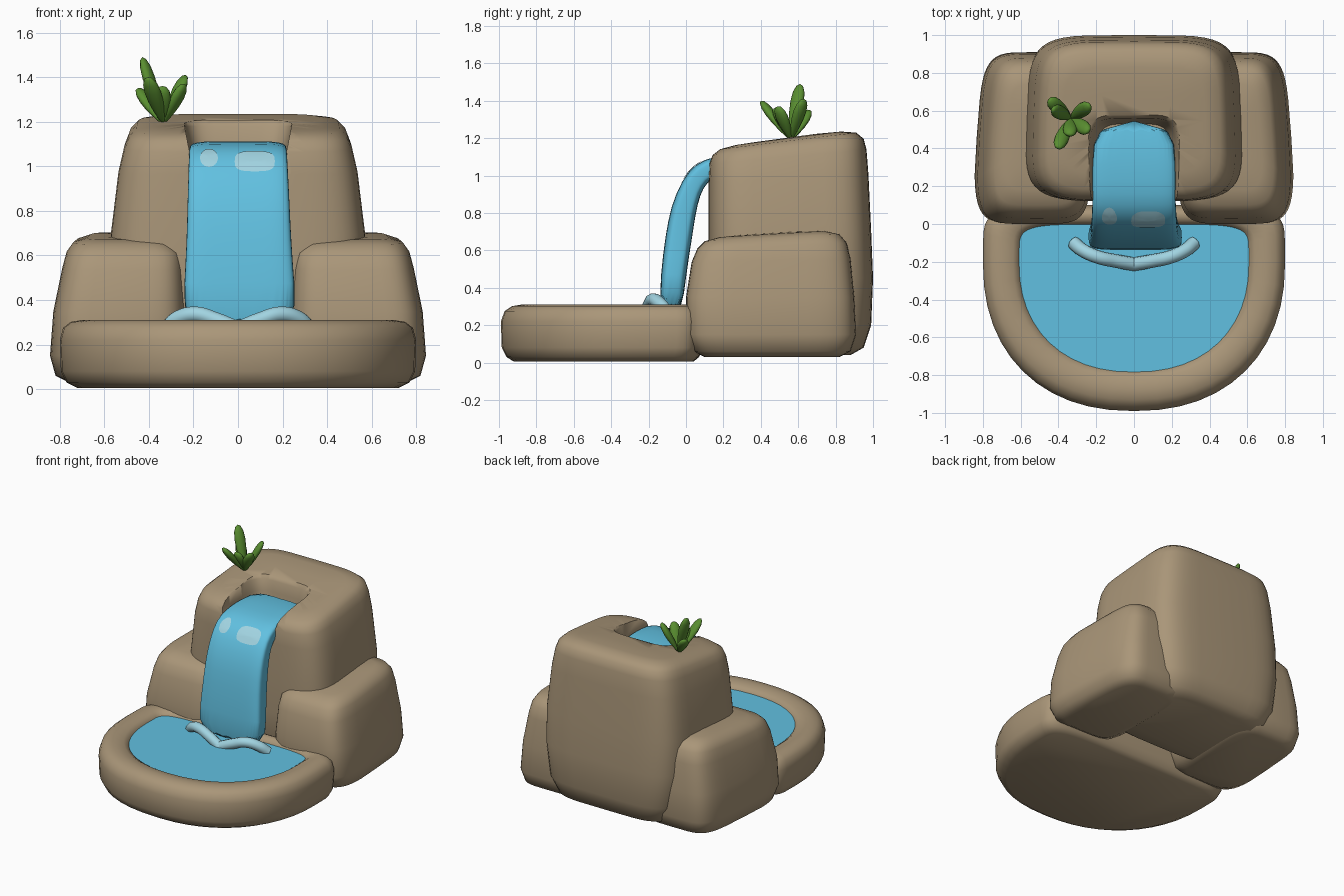
import bpy, bmesh, math
from mathutils import Vector
from mathutils.bvhtree import BVHTree

cube = bpy.data.objects.get("Cube")
if cube:
    bpy.data.objects.remove(cube)


def make_material(name, colour):
    mat = bpy.data.materials.new(name)
    mat.use_nodes = True
    rgba = (*colour, 1)
    mat.diffuse_color = rgba
    mat.node_tree.nodes["Principled BSDF"].inputs["Base Color"].default_value = rgba
    return mat


rock = make_material("tan rock", (.40, .305, .19))
water = make_material("blue water", (.12, .53, .75))
foam = make_material("pale foam", (.36, .66, .76))
leaf_green = make_material("leaf green", (.10, .27, .03))


def activate(obj):
    bpy.ops.object.select_all(action='DESELECT')
    obj.select_set(True)
    bpy.context.view_layer.objects.active = obj


def finish(bm, name, mat, smooth_angle=50):
    bmesh.ops.recalc_face_normals(bm, faces=bm.faces)
    mesh = bpy.data.meshes.new(name)
    bm.to_mesh(mesh)
    bm.free()
    obj = bpy.data.objects.new(name, mesh)
    bpy.context.collection.objects.link(obj)
    mesh.materials.append(mat)
    activate(obj)
    bpy.ops.object.shade_smooth_by_angle(angle=math.radians(smooth_angle))
    return obj


def superellipse(front=5, back=5, count=48):
    """Unit outline from round (exponent 2) to boxy (large exponent)."""
    points = []
    for i in range(count):
        a = math.tau * i / count
        c, s = math.cos(a), math.sin(a)
        power = 2 / (back if s > 0 else front)
        points.append((math.copysign(abs(c) ** power, c), math.copysign(abs(s) ** power, s)))
    return points


def skin(rings, name, mat, **options):
    """Bridge a list of closed rings and cap both ends."""
    bm = bmesh.new()
    loops = [[bm.verts.new(p) for p in ring] for ring in rings]
    for low, high in zip(loops, loops[1:]):
        for i in range(len(low)):
            j = (i + 1) % len(low)
            bm.faces.new((low[i], low[j], high[j], high[i]))
    bm.faces.new(loops[0][::-1])
    bm.faces.new(loops[-1])
    return finish(bm, name, mat, **options)


def boulder(name, levels, slope=0, pivot=0, taper=0, side=1, mat=rock):
    """Stack boxy outlines; each level is height, x range and y range."""
    top = levels[-1][0]
    rings = []
    for z, x0, x1, y0, y1 in levels:
        ring = []
        for u, v in superellipse():
            y = (y0 + y1) / 2 + v * (y1 - y0) / 2
            x = ((x0 + x1) / 2 + u * (x1 - x0) / 2) * (1 - taper * max(y - .3, 0))
            ring.append((side * x, y, z + slope * (y - pivot) * (z / top) ** 4))
        rings.append(ring)
    return skin(rings, name, mat)


# Tall central rock with a sloping top
levels = [(z, -w, w, y0, y1) for z, w, y0, y1 in [
    (.04, .40, .25, .88), (.08, .48, .2, .95), (.2, .54, .14, .99),
    (.45, .575, .12, 1), (.7, .575, .12, .99), (1, .54, .12, .975),
    (1.12, .515, .125, .965), (1.175, .495, .14, .95), (1.21, .46, .18, .91),
    (1.225, .38, .26, .83), (1.23, .2, .4, .7)]]
central_rock = boulder("central_rock", levels, slope=.13, pivot=.75, taper=.06)

# Flared channel cut through the top
cutter = boulder("channel_cutter", [
    (.98, -.2, .2, -.1, .53), (1.1, -.225, .225, -.1, .55),
    (1.18, -.24, .24, -.1, .56), (1.3, -.33, .33, -.1, .64)])
cut = central_rock.modifiers.new("channel", 'BOOLEAN')
cut.operation = 'DIFFERENCE'
cut.object = cutter
activate(central_rock)
bpy.ops.object.modifier_move_to_index(modifier=cut.name, index=0)
bpy.ops.object.modifier_apply(modifier=cut.name)
bpy.data.objects.remove(cutter)

# Lower rocks on both sides
side_levels = [
    (.03, .32, .76, .1, .82), (.06, .26, .82, .04, .88), (.15, .23, .845, 0, .91),
    (.35, .23, .83, 0, .9), (.55, .24, .79, .03, .88), (.63, .25, .77, .06, .86),
    (.675, .29, .74, .1, .82), (.695, .36, .68, .18, .74), (.7, .45, .6, .3, .6)]
for name, side in (("left_rock", 1), ("right_rock", -1)):
    boulder(name, side_levels, slope=.06, pivot=.6, taper=.09, side=side)


# Pool basin: round at the front, squarer where it meets the rocks
def pool_ring(z, width, front, back):
    return [(u * width, -.2 + v * (back if v > 0 else front), z)
            for u, v in superellipse(front=2.25, back=6)]


basin = [(.005, .72, .72, .24), (.03, .77, .76, .27), (.08, .795, .785, .29),
         (.22, .8, .79, .3), (.275, .785, .77, .29), (.302, .75, .73, .27),
         (.31, .7, .68, .25), (.302, .64, .62, .22), (.28, .61, .585, .2),
         (.24, .6, .575, .19)]
skin([pool_ring(*level) for level in basin], "pool_basin", rock)
skin([pool_ring(z, .612, .59, .2) for z in (.25, .275)], "pool_water", water)

# Waterfall: outer y, z; inner y, z; half width
stations = [
    (.55, 1.11, .55, 1, .215), (.3, 1.115, .3, 1, .22), (.15, 1.105, .16, 1, .22),
    (.05, 1.065, .11, .96, .222), (-.02, .98, .075, .9, .225),
    (-.08, .84, .05, .79, .23), (-.11, .68, .03, .65, .235),
    (-.135, .48, 0, .47, .247), (-.145, .26, -.02, .26, .26)]
rings = []
for oy, oz, iy, iz, width in stations:
    drift = .01 * (1.1 - oz)
    rings.append([(drift + u * width, iy + (oy - iy) * (v + 1) / 2, iz + (oz - iz) * (v + 1) / 2)
                  for u, v in superellipse(count=32)])
waterfall = skin(rings, "waterfall", water, smooth_angle=60)
subdivision = waterfall.modifiers.new("soften", 'SUBSURF')
subdivision.levels = subdivision.render_levels = 1

# Pale glints lying on the falling water
tree = BVHTree.FromObject(waterfall, bpy.context.evaluated_depsgraph_get())
for name, cx, cz, width, height, boxy in (
        ("small_glint", -.13, 1.035, .04, .04, 2), ("large_glint", .075, 1.02, .09, .045, 3.2)):
    bm = bmesh.new()
    outline = superellipse(boxy, boxy, 24)
    loops = []
    for scale in (.02, .35, .7, 1):
        loop = []
        for u, v in outline:
            start = Vector((cx + u * width * scale, -1, cz + v * height * scale))
            hit, normal, _, _ = tree.ray_cast(start, Vector((0, 1, 0)))
            loop.append(bm.verts.new(hit + normal * .004))
        loops.append(loop)
    for inner, outer in zip(loops, loops[1:]):
        for i in range(len(inner)):
            bm.faces.new((inner[i - 1], inner[i], outer[i], outer[i - 1]))
    bm.faces.new(loops[0])
    finish(bm, name, foam)

# Foam arches where the water lands
arch = [(.32, -.1, .27), (.27, -.14, .315), (.19, -.175, .335), (.1, -.195, .31), (-.01, -.215, .265)]
for name, side in (("left_foam", 1), ("right_foam", -1)):
    curve = bpy.data.curves.new(name, 'CURVE')
    curve.dimensions = '3D'
    curve.bevel_depth = .036
    curve.bevel_resolution = 3
    curve.use_fill_caps = True
    spline = curve.splines.new('BEZIER')
    spline.bezier_points.add(len(arch) - 1)
    for point, (x, y, z) in zip(spline.bezier_points, arch):
        point.co = (side * x, y, z)
        point.handle_left_type = point.handle_right_type = 'AUTO'
    curve.materials.append(foam)
    obj = bpy.data.objects.new(name, curve)
    bpy.context.collection.objects.link(obj)
    activate(obj)
    bpy.ops.object.convert(target='MESH')
    bpy.ops.object.shade_smooth_by_angle(angle=math.radians(50))

# Plump leaves fanning out from one root
root = Vector((-.335, .56, 1.19))
tips = [(-.43, .61, 1.49), (-.235, .63, 1.41), (-.24, .49, 1.37),
        (-.405, .4, 1.4), (-.45, .66, 1.35), (-.34, .47, 1.36)]
for number, tip in enumerate(tips, 1):
    direction = Vector(tip) - root
    turn = direction.to_track_quat('Z', 'Y')
    bm = bmesh.new()
    bmesh.ops.create_uvsphere(bm, u_segments=10, v_segments=8, radius=1)
    for vert in bm.verts:
        x, y, z = vert.co
        fat = .8 + .35 * z
        vert.co = root + turn @ Vector((x * .045 * fat, y * .028 * fat, (z + 1) / 2 * direction.length))
    finish(bm, f"leaf_{number}", leaf_green)
